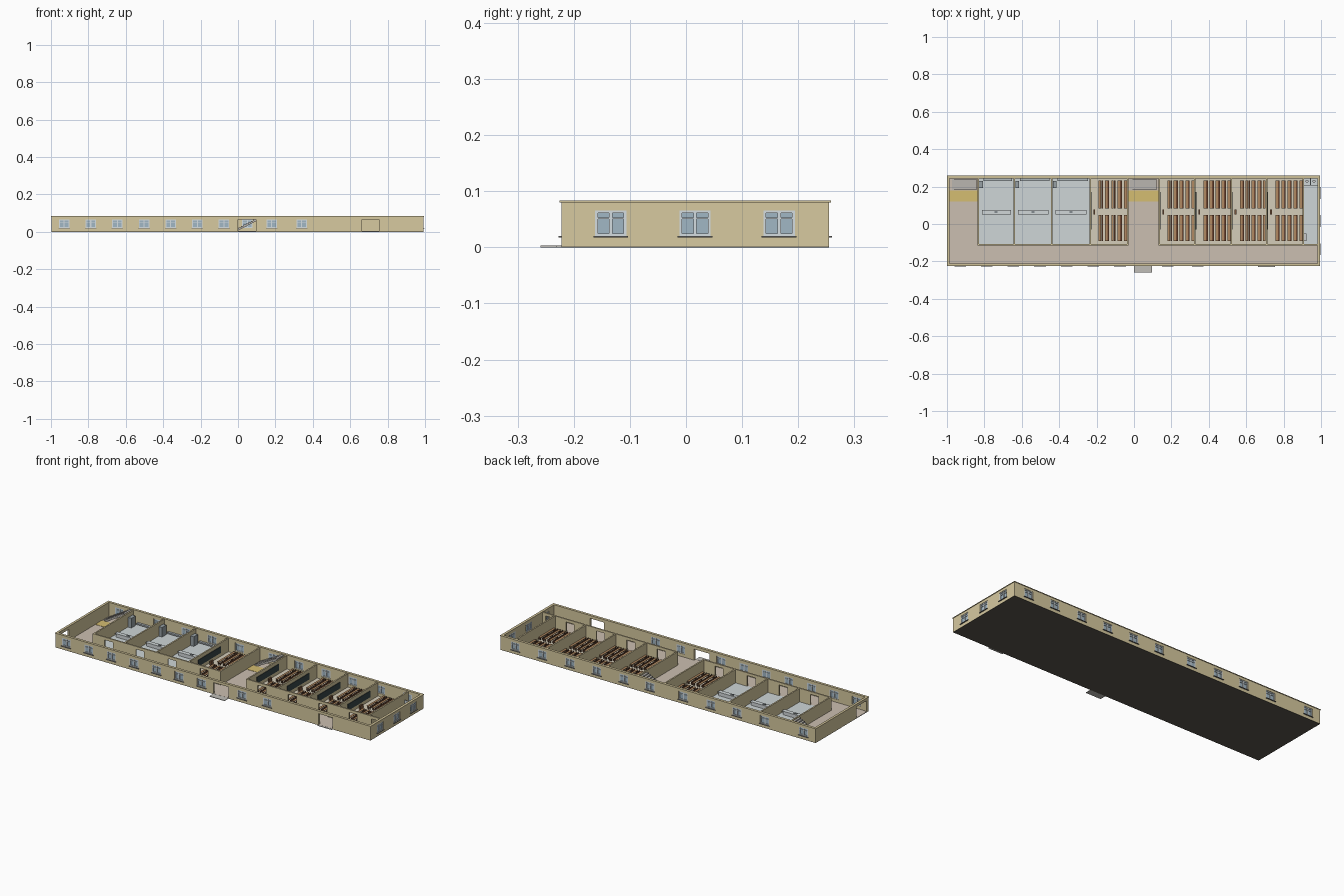
import bpy, bmesh
from mathutils import Vector

if "Cube" in bpy.data.objects:
    bpy.data.objects.remove(bpy.data.objects["Cube"])

X0, X1, Y0, Y1, TOP, T = -0.998, 0.992, -0.222, 0.255, 0.080, 0.012
MATS = {}


def paint(obj, rgb):
    if rgb not in MATS:
        m = bpy.data.materials.new("paint_%d_%d_%d" % rgb)
        m.diffuse_color = [(c / 255) ** 2.2 for c in rgb] + [1]
        m.use_nodes = True
        m.node_tree.nodes["Principled BSDF"].inputs["Base Color"].default_value = m.diffuse_color
        MATS[rgb] = m
    obj.data.materials.append(MATS[rgb])


def finish(name, bm, rgb):
    bmesh.ops.recalc_face_normals(bm, faces=bm.faces)
    me = bpy.data.meshes.new(name)
    bm.to_mesh(me)
    bm.free()
    ob = bpy.data.objects.new(name, me)
    bpy.context.collection.objects.link(ob)
    if rgb:
        paint(ob, rgb)
    return ob


def boxes(name, spans, rgb=None):
    """One object from many boxes given as (x0, x1, y0, y1, z0, z1)."""
    bm = bmesh.new()
    for x0, x1, y0, y1, z0, z1 in spans:
        vs = bmesh.ops.create_cube(bm, size=1)["verts"]
        bmesh.ops.scale(bm, vec=(x1 - x0, y1 - y0, z1 - z0), verts=vs)
        bmesh.ops.translate(bm, vec=Vector((x0 + x1, y0 + y1, z0 + z1)) / 2, verts=vs)
    return finish(name, bm, rgb)


def cut(ob, spans):
    cutter = boxes("cutter", spans)
    mod = ob.modifiers.new("cut", "BOOLEAN")
    mod.operation, mod.solver, mod.object = "DIFFERENCE", "EXACT", cutter
    bpy.context.view_layer.objects.active = ob
    bpy.ops.object.modifier_apply(modifier=mod.name)
    bpy.data.objects.remove(cutter)


WALL, TRIM = (214, 200, 158), (206, 192, 150)
LABS = [(-0.834, -0.640), (-0.640, -0.440), (-0.440, -0.235)]
CLASSES = [(-0.235, -0.034), (0.134, 0.326), (0.326, 0.520), (0.520, 0.710), (0.710, 0.904)]
WASH = (0.904, X1 - T)
PY, BACK = -0.110, Y1 - T          # corridor partition line, inner back face

# Windows: each wall maps (along, outward depth, height) to world boxes
SIDES = {
    "front": lambda u0, u1, d0, d1, z0, z1: (u0, u1, Y0 - d1, Y0 - d0, z0, z1),
    "back": lambda u0, u1, d0, d1, z0, z1: (u0, u1, Y1 + d0, Y1 + d1, z0, z1),
    "right": lambda u0, u1, d0, d1, z0, z1: (X1 + d0, X1 + d1, u0, u1, z0, z1),
}
WINDOWS = {
    "front": [-0.93 + 0.1425 * i for i in range(7)] + [0.18, 0.34],
    "back": [0.90, 0.73, 0.555, 0.385, 0.215, 0.05, -0.16, -0.335, -0.50, -0.675, -0.92],
    "right": [-0.134, 0.016, 0.166],
}
holes, frames, glass, sills = [], [], [], []
ZB, ZT, HW, B = 0.020, 0.066, 0.028, 0.005
for side, centres in WINDOWS.items():
    f = SIDES[side]
    for c in centres:
        holes.append(f(c - HW, c + HW, -0.03, 0.02, ZB, ZT))
        glass.append(f(c - HW + B, c + HW - B, -0.0075, -0.0055, ZB + B, ZT - B))
        for u0, u1, z0, z1 in [(-HW, -HW + B, ZB, ZT), (HW - B, HW, ZB, ZT), (-0.003, 0.003, ZB + B, ZT - B),
                               (-HW + B, HW - B, ZB, ZB + B), (-HW + B, HW - B, ZT - B, ZT),
                               (-HW + B, -0.003, 0.050, 0.053), (0.003, HW - B, 0.050, 0.053)]:
            frames.append(f(c + u0, c + u1, -0.010, -0.002, z0, z1))
        sills.append(f(c - 0.031, c + 0.031, -0.004, 0.0055, 0.0175, 0.020))

# Outer shell with window and door openings
shell = boxes("outer_walls", [(X0, X1, Y0, Y1, 0.001, TOP)], WALL)
cut(shell, [(X0 + T, X1 - T, Y0 + T, Y1 - T, -0.1, 0.2)])
cut(shell, holes + [(0.0, 0.096, Y0 - 0.02, Y0 + 0.03, -0.01, 0.066),
                    (0.664, 0.754, Y0 - 0.02, Y0 + 0.03, -0.01, 0.066),
                    (X0 - 0.02, X0 + 0.03, -0.205, -0.115, -0.01, 0.066)])
boxes("window_frames", frames, (212, 220, 224))
boxes("window_glass", glass, (160, 182, 196))
boxes("window_sills", sills, (120, 120, 118))

# Thin cap round the wall top
cap = boxes("wall_cap", [(X0 - 0.002, X1 + 0.003, Y0 - 0.003, Y1 + 0.003, TOP, TOP + 0.003)], TRIM)
cut(cap, [(X0 + T, X1 - T, Y0 + T, Y1 - T, 0, 0.2)])

# Base, floors and doorsteps
boxes("base_slab", [(X0, X1, Y0, Y1, 0, 0.001)], (92, 87, 78))
boxes("corridor_floor", [(X0, X1, Y0 + 0.001, PY, 0.001, 0.003),
                         (X0 + T, -0.834, PY, BACK, 0.001, 0.003),
                         (-0.034, 0.134, PY, BACK, 0.001, 0.003)], (202, 189, 175))
boxes("class_floors", [(a, b, PY, BACK, 0.001, 0.003) for a, b in CLASSES], (212, 204, 184))
boxes("tiled_floors", [(a, b, PY, BACK, 0.001, 0.003) for a, b in LABS + [WASH]], (205, 213, 214))
boxes("doorsteps", [(0.0, 0.096, -0.259, Y0, 0, 0.003),
                    (0.664, 0.754, -0.231, Y0, 0, 0.003)], (190, 188, 182))

# Inner partitions: cross walls and the corridor wall with a doorway per room
H = 0.004
cross = sorted({x for room in LABS + CLASSES for x in room})
boxes("cross_walls", [(x - H, x + H, PY + H, BACK, 0.001, TOP) for x in cross], WALL)
corridor = boxes("corridor_walls", [(-0.838, -0.030, PY - H, PY + H, 0.001, TOP),
                                    (0.130, X1 - T, PY - H, PY + H, 0.001, TOP)], WALL)
cut(corridor, [((a + b) / 2 - w, (a + b) / 2 + w, PY - 0.02, PY + 0.02, -0.01, 0.064)
               for a, b in LABS + CLASSES + [WASH] for w in [0.026 if b - a > 0.1 else 0.02]])

# Laboratory furniture: island bench with sink, tall cupboard, back-wall worktop
bench, sink, cupboard, worktop = [], [], [], []
for a, b in LABS:
    m = (a + b) / 2
    bench += [(a + 0.024, b - 0.022, 0.056, 0.072, 0.003, 0.022),
              (a + 0.020, b - 0.018, 0.052, 0.076, 0.022, 0.025)]
    sink.append((m - 0.008, m + 0.008, 0.059, 0.069, 0.025, 0.028))
    cupboard.append((a + 0.006, a + 0.026, 0.192, 0.230, 0.003, 0.058))
    worktop.append((a + 0.030, b - 0.012, 0.230, BACK, 0.010, 0.018))
boxes("lab_benches", bench, (208, 214, 216))
boxes("lab_sinks", sink, (130, 138, 142))
boxes("lab_cupboards", cupboard, (150, 160, 164))
boxes("lab_worktops", worktop, (176, 184, 188))

# Classroom furniture: two blocks of desk and bench rows, board, lectern
tops, legs, seats, boards, lecterns = [], [], [], [], []
for a, b in CLASSES:
    pitch = (b - a - 0.056) / 4.3
    for i in range(5):
        x = a + 0.046 + pitch * i
        for y0, y1 in [(0.082, 0.232), (-0.090, 0.048)]:
            tops.append((x, x + 0.013, y0, y1, 0.0175, 0.020))
            seats.append((x + 0.014, x + 0.021, y0, y1, 0.0105, 0.0125))
            seats.append((x + 0.021, x + 0.0225, y0, y1, 0.0105, 0.021))
            for y in (y0 + 0.003, (y0 + y1) / 2, y1 - 0.005):
                legs.append((x + 0.002, x + 0.011, y, y + 0.002, 0.003, 0.0175))
                legs.append((x + 0.015, x + 0.020, y, y + 0.002, 0.003, 0.0105))
    boards.append((a + H, a + H + 0.003, -0.030, 0.170, 0.024, 0.060))
    lecterns.append((a + 0.018, a + 0.027, 0.052, 0.078, 0.003, 0.024))
boxes("desk_tops", tops, (176, 136, 98))
boxes("desk_legs", legs, (84, 62, 48))
boxes("class_benches", seats, (112, 74, 54))
boxes("blackboards", boards, (58, 70, 72))
boxes("lecterns", lecterns, (120, 86, 62))

# Staircases: saw-tooth profile with sloping soffit, extruded across the flight
N = 11
for name, x in (("end_stair", -0.974), ("main_stair", -0.022)):
    run, rise = 0.142 / N, 0.076 / N
    if name == "end_stair":
        run = 0.132 / N
    pts = [(x, 0.003)]
    for i in range(N):
        pts += [(x + run * i, 0.003 + rise * (i + 1)), (x + run * (i + 1), 0.003 + rise * (i + 1))]
    pts += [(x + run * N, 0.003 + rise * N - 0.010), (x + run * 1.2, 0.003)]
    bm = bmesh.new()
    face = bm.faces.new([bm.verts.new((px, 0.182, pz)) for px, pz in pts])
    new = bmesh.ops.extrude_face_region(bm, geom=[face])["geom"]
    bmesh.ops.translate(bm, vec=(0, 0.058, 0), verts=[v for v in new if isinstance(v, bmesh.types.BMVert)])
    finish(name, bm, (184, 180, 174))
boxes("stair_foot_floor", [(X0 + T, -0.838, 0.120, 0.180, 0.003, 0.0045),
                           (-0.030, 0.130, 0.120, 0.180, 0.003, 0.0045)], (212, 188, 112))

# Washroom: cubicle screens, toilets and a basin
boxes("cubicle_screens", [(0.908, 0.980, 0.206, 0.209, 0.003, 0.045),
                          (0.942, 0.945, 0.209, BACK, 0.003, 0.045)], (196, 206, 210))
bm = bmesh.new()
for x in (0.925, 0.962):
    vs = bmesh.ops.create_cone(bm, cap_ends=True, segments=12, radius1=0.005, radius2=0.008, depth=0.014)["verts"]
    bmesh.ops.translate(bm, vec=(x, 0.228, 0.010), verts=vs)
finish("toilets", bm, (232, 234, 234))
boxes("wash_basin", [(0.908, 0.922, -0.090, -0.050, 0.016, 0.022)], (232, 234, 234))
